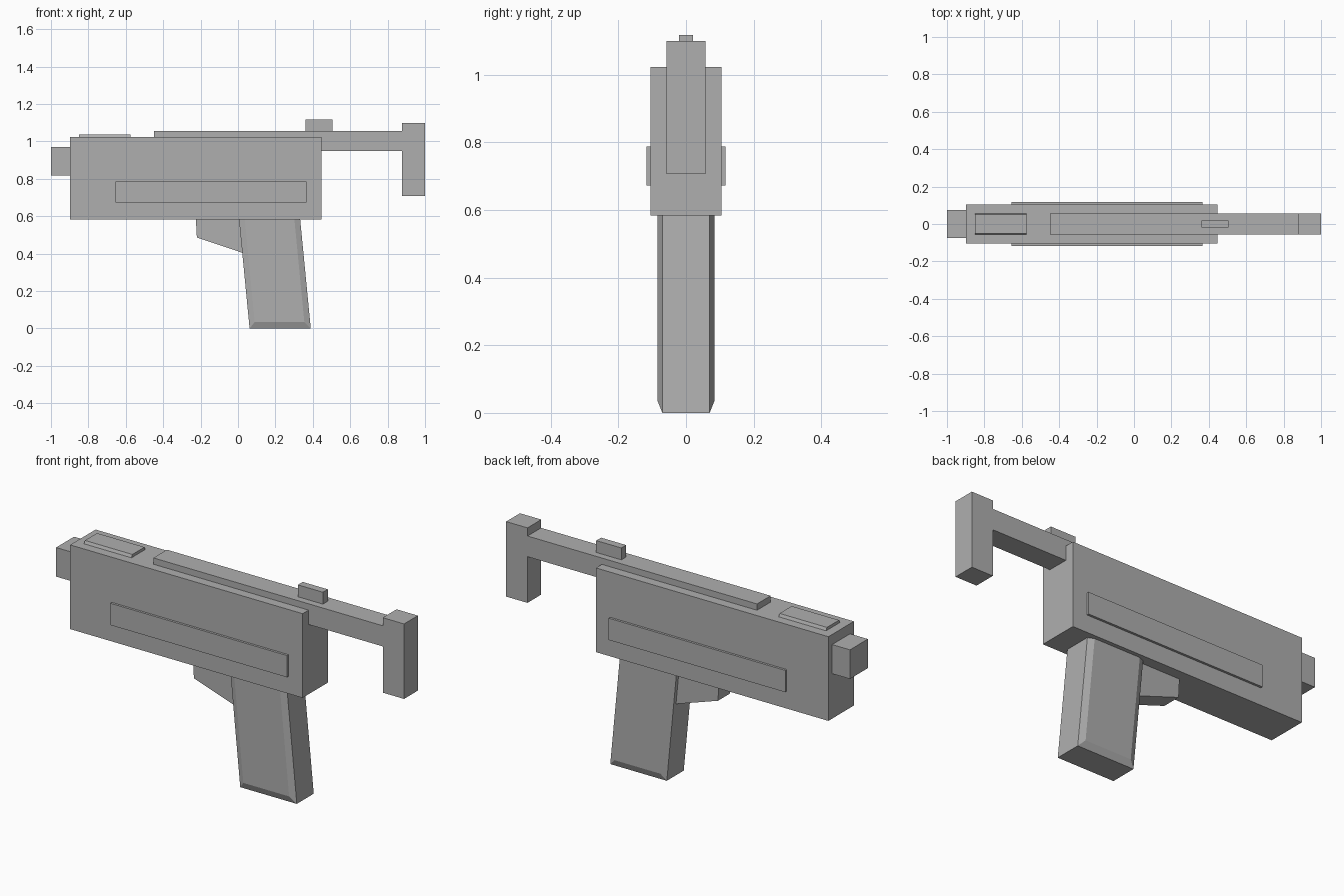
import bpy, bmesh

if "Cube" in bpy.data.objects:
    bpy.data.objects.remove(bpy.data.objects["Cube"])

# Dark grey for all parts
grey = bpy.data.materials.new("dark_grey")
grey.diffuse_color = (0.43, 0.43, 0.43, 1)
grey.use_nodes = True
grey.node_tree.nodes["Principled BSDF"].inputs["Base Color"].default_value = grey.diffuse_color


def loft(name, rings):
    """Closed solid through matching rings of points."""
    bm = bmesh.new()
    loops = [[bm.verts.new(p) for p in ring] for ring in rings]
    for a, b in zip(loops, loops[1:]):
        for i in range(len(a)):
            j = (i + 1) % len(a)
            bm.faces.new((a[i], a[j], b[j], b[i]))
    bm.faces.new(loops[0][::-1])
    bm.faces.new(loops[-1])
    bmesh.ops.remove_doubles(bm, verts=bm.verts, dist=1e-5)
    bmesh.ops.recalc_face_normals(bm, faces=bm.faces)
    mesh = bpy.data.meshes.new(name)
    bm.to_mesh(mesh)
    bm.free()
    mesh.materials.append(grey)
    obj = bpy.data.objects.new(name, mesh)
    bpy.context.collection.objects.link(obj)
    return obj


def plate(name, profile, half):
    """Extrude an x-z profile to +-half in y."""
    return loft(name, [[(x, y, z) for x, z in profile] for y in (-half, half)])


def box(name, x0, x1, z0, z1, half):
    return plate(name, [(x0, z0), (x1, z0), (x1, z1), (x0, z1)], half)


# Receiver, muzzle and raised side strips
box("receiver", -0.897, 0.447, 0.583, 1.023, 0.105)
box("muzzle", -1.0, -0.89, 0.818, 0.97, 0.074)
box("side_strips", -0.656, 0.365, 0.673, 0.787, 0.117)

# Folding stock: top bar, end plate and small sight
box("stock_bar", -0.45, 0.88, 0.948, 1.056, 0.056)
box("stock_end", 0.877, 1.0, 0.707, 1.099, 0.057)
box("rear_sight", 0.36, 0.505, 1.05, 1.118, 0.02)

# Front top cover with sloped sides
cover = [(-0.061, 1.015), (0.061, 1.015), (0.05, 1.038), (-0.05, 1.038)]
loft("top_cover", [[(x, y, z) for y, z in cover] for x in (-0.85, -0.576)])

# Trigger guard
plate("trigger_guard", [(-0.226, 0.6), (-0.22, 0.486), (0.025, 0.404), (0.05, 0.6)], 0.05)


# Slanted grip, side faces bulging out with chamfered borders
def grip_ring(z, inset, bulge):
    front, back = 0.062 - 0.097 * z, 0.389 - 0.097 * z
    side = [(front, 0.07), (front + inset, bulge), (back - inset, bulge), (back, 0.07)]
    return [(x, y, z) for x, y in side] + [(x, -y, z) for x, y in side[::-1]]


loft("grip", [grip_ring(0, 0, 0.07), grip_ring(0.035, 0.031, 0.084), grip_ring(0.6, 0.031, 0.084)])
